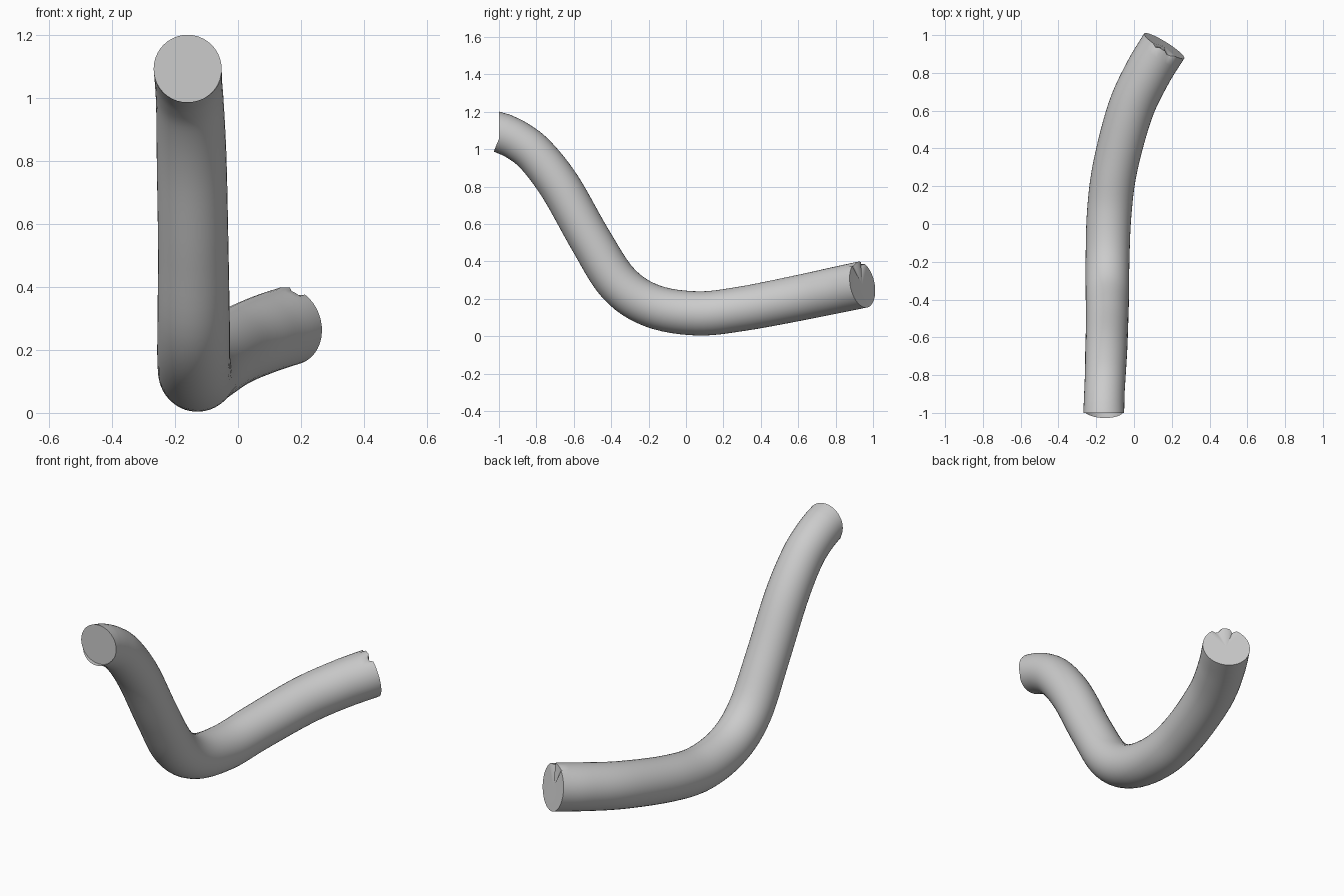
import bpy, bmesh, math
from mathutils import Vector

if "Cube" in bpy.data.objects:
    bpy.data.objects.remove(bpy.data.objects["Cube"])

# Centre line of the bent tube: x, y, z, radius
PATH = [Vector(p) for p in (
    (-0.160, -1.00, 1.093, 0.108), (-0.157, -0.90, 1.045, 0.107),
    (-0.152, -0.80, 0.965, 0.108), (-0.147, -0.67, 0.795, 0.111),
    (-0.142, -0.51, 0.513, 0.112), (-0.141, -0.36, 0.281, 0.115),
    (-0.140, -0.18, 0.162, 0.116), (-0.131, 0.06, 0.122, 0.118),
    (-0.100, 0.30, 0.147, 0.119), (-0.020, 0.60, 0.204, 0.122),
    (0.073, 0.80, 0.246, 0.124), (0.160, 0.943, 0.276, 0.125))]
SIDES, STEPS = 40, 6


def smooth_path(pts, steps):
    """Catmull-Rom samples through the points."""
    p = [2 * pts[0] - pts[1]] + pts + [2 * pts[-1] - pts[-2]]
    out = []
    for i in range(1, len(p) - 2):
        a, b, c, d = p[i - 1:i + 3]
        for s in range(steps):
            t = s / steps
            out.append(0.5 * (2 * b + (c - a) * t + (2 * a - 5 * b + 4 * c - d) * t * t
                              + (3 * b - a - 3 * c + d) * t ** 3))
    return out + [pts[-1]]


samples = smooth_path(PATH, STEPS)
bm = bmesh.new()
rings = []
last = len(samples) - 1
for i, s in enumerate(samples):
    tangent = (samples[min(i + 1, last)] - samples[max(i - 1, 0)]).to_3d().normalized()
    if i == 0:
        tangent = Vector((0, 1, 0))   # upper end is cut vertically
    side = tangent.cross(Vector((0, 0, 1))).normalized()
    up = side.cross(tangent)
    ring = []
    for k in range(SIDES):
        a = 2 * math.pi * k / SIDES
        r = s.w
        back = 0.0
        if i == last and k in (7, 8, 12):   # small chips in the lower end's rim
            r -= 0.012
            back = 0.012
        ring.append(bm.verts.new(s.to_3d() + r * (math.cos(a) * side + math.sin(a) * up)
                                 - back * tangent))
    rings.append(ring)

# Tube wall and end caps
for r0, r1 in zip(rings, rings[1:]):
    for k in range(SIDES):
        n = (k + 1) % SIDES
        bm.faces.new((r0[k], r0[n], r1[n], r1[k]))
for ring in (rings[0], rings[-1]):
    centre = bm.verts.new(sum((v.co for v in ring), Vector()) / SIDES)
    for k in range(SIDES):
        bm.faces.new((ring[k], ring[(k + 1) % SIDES], centre))
bmesh.ops.recalc_face_normals(bm, faces=bm.faces)

mesh = bpy.data.meshes.new("bent_tube")
bm.to_mesh(mesh)
bm.free()
tube = bpy.data.objects.new("bent_tube", mesh)
bpy.context.collection.objects.link(tube)

grey = bpy.data.materials.new("light grey")
grey.diffuse_color = (0.6, 0.6, 0.6, 1)
grey.use_nodes = True
grey.node_tree.nodes["Principled BSDF"].inputs["Base Color"].default_value = grey.diffuse_color
mesh.materials.append(grey)

bpy.context.view_layer.objects.active = tube
tube.select_set(True)
bpy.ops.object.shade_smooth_by_angle(angle=math.radians(40))
